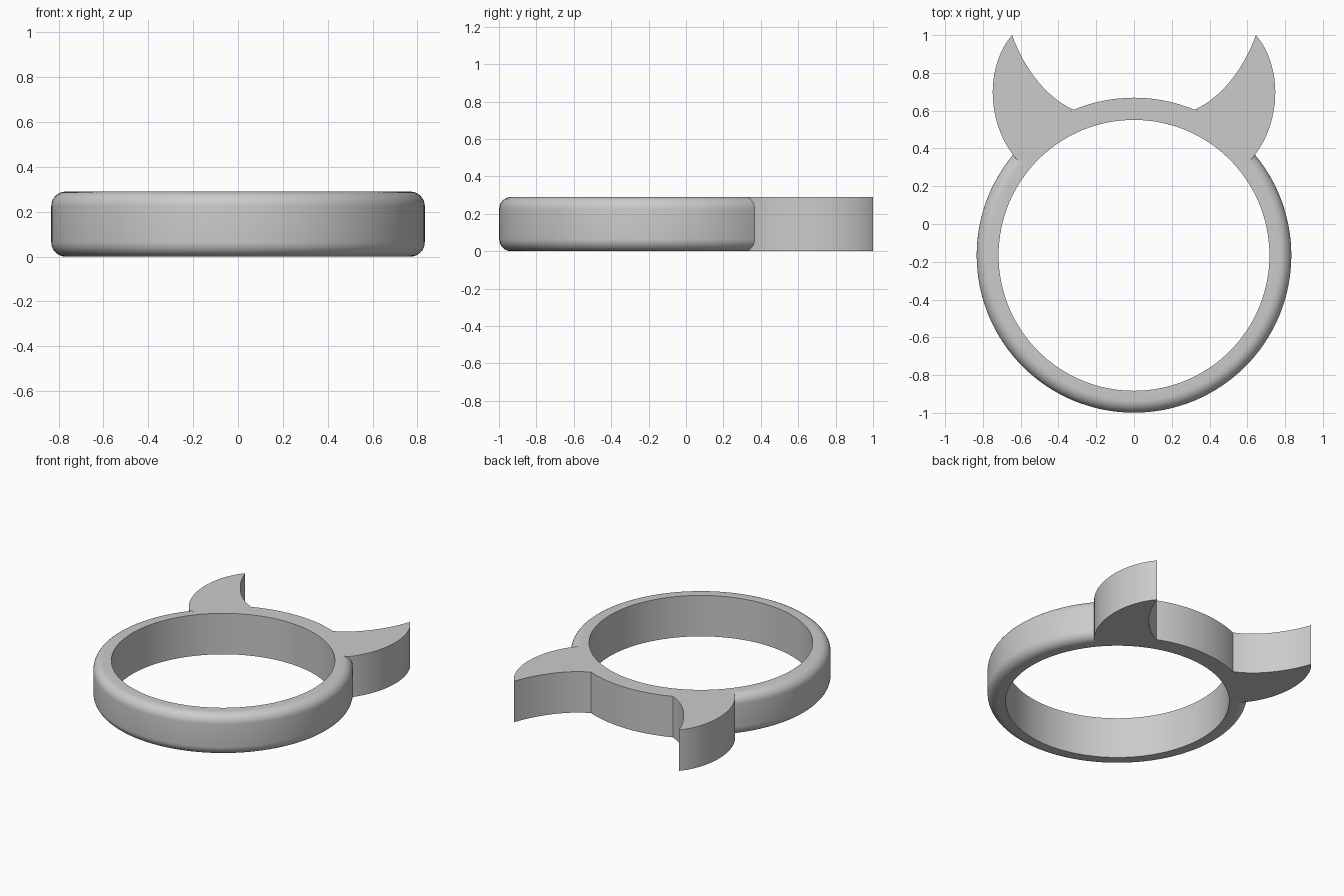
import bpy
import bmesh
from math import sin, cos, pi, radians
from mathutils import Vector
from mathutils.geometry import interpolate_bezier

CENTER_Y = -0.166
HEIGHT = 0.29
INNER, OUTER, FILLET = 0.717, 0.833, 0.065

if "Cube" in bpy.data.objects:
    bpy.data.objects.remove(bpy.data.objects["Cube"], do_unlink=True)

grey = bpy.data.materials.new("plain grey")
grey.use_nodes = True
grey.diffuse_color = (0.6, 0.6, 0.6, 1)
grey.node_tree.nodes["Principled BSDF"].inputs["Base Color"].default_value = (0.6, 0.6, 0.6, 1)


def make_object(name, bm):
    bmesh.ops.recalc_face_normals(bm, faces=bm.faces)
    mesh = bpy.data.meshes.new(name)
    bm.to_mesh(mesh)
    bm.free()
    mesh.materials.append(grey)
    obj = bpy.data.objects.new(name, mesh)
    bpy.context.collection.objects.link(obj)
    return obj


def polar(radius, degrees):
    a = radians(degrees)
    return Vector((radius * cos(a), CENTER_Y + radius * sin(a), 0))


def bezier(*points, steps=16):
    return interpolate_bezier(*[Vector((x, y, 0)) for x, y in points], steps)


# Ring band: square inner corners, rounded outer corners, spun around the centre
profile = [(INNER, 0)]
for corner_z, start in ((FILLET, -90), (HEIGHT - FILLET, 0)):
    for i in range(9):
        a = radians(start + 90 * i / 8)
        profile.append((OUTER - FILLET + FILLET * cos(a), corner_z + FILLET * sin(a)))
profile.append((INNER, HEIGHT))

bm = bmesh.new()
verts = [bm.verts.new((r, CENTER_Y, z)) for r, z in profile]
edges = [bm.edges.new((verts[i], verts[i - 1])) for i in range(len(verts))]
bmesh.ops.spin(bm, geom=verts + edges, cent=(0, CENTER_Y, 0), axis=(0, 0, 1),
               angle=2 * pi, steps=128)
bmesh.ops.remove_doubles(bm, verts=bm.verts, dist=0.0001)
ring = make_object("eared_ring", bm)

# Ear plate: half outline from the inside of the band, around the ear, to the back
half = [polar(0.742, a) for a in range(90, 39, -3)]
half += bezier((0.615, 0.335), (0.70, 0.43), (0.748, 0.56), (0.748, 0.70))
half += bezier((0.748, 0.70), (0.748, 0.81), (0.71, 0.93), (0.645, 1.0))[1:]
half += bezier((0.645, 1.0), (0.59, 0.84), (0.47, 0.67), (0.32, 0.605))[1:]
half += [polar(OUTER + 0.0015, a) for a in range(66, 91, 2)]
mirrored = [Vector((-p.x, p.y, 0)) for p in reversed(half[1:-1])]

bm = bmesh.new()
face = bm.faces.new([bm.verts.new(p) for p in half + mirrored])
extruded = bmesh.ops.extrude_face_region(bm, geom=[face])
top = [v for v in extruded["geom"] if isinstance(v, bmesh.types.BMVert)]
bmesh.ops.translate(bm, verts=top, vec=(0, 0, HEIGHT))
ears = make_object("ear_plate", bm)
ears.hide_render = True

# Fuse the ears with the band
union = ring.modifiers.new("join ears", "BOOLEAN")
union.operation = "UNION"
union.solver = "EXACT"
union.object = ears
bpy.ops.object.select_all(action="DESELECT")
ring.select_set(True)
bpy.context.view_layer.objects.active = ring
bpy.ops.object.modifier_apply(modifier=union.name)
bpy.data.objects.remove(ears, do_unlink=True)
bpy.ops.object.shade_smooth_by_angle(angle=radians(30))
